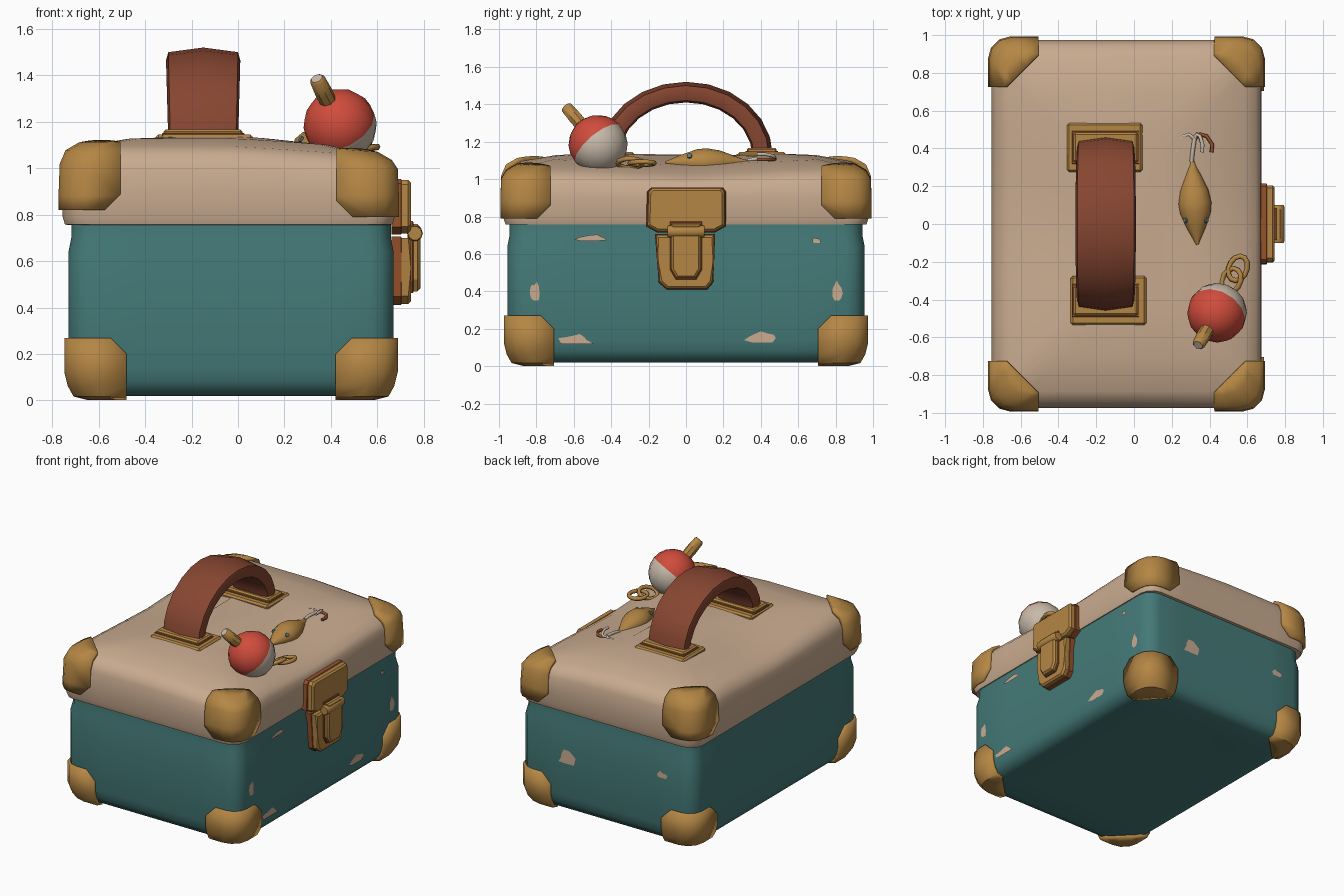
import bpy, bmesh, math, random
from mathutils import Vector, Matrix

if "Cube" in bpy.data.objects:
    bpy.data.objects.remove(bpy.data.objects["Cube"])

random.seed(4)


def mat(name, rgb):
    m = bpy.data.materials.new(name)
    m.diffuse_color = [((c / 255 + 0.055) / 1.055) ** 2.4 for c in rgb] + [1]
    m.use_nodes = True
    m.node_tree.nodes["Principled BSDF"].inputs["Base Color"].default_value = m.diffuse_color
    return m


TEAL = mat("teal paint", (68, 122, 120))
CREAM = mat("cream paint", (201, 171, 144))
GOLD = mat("aged brass", (180, 134, 68))
LEATHER = mat("brown leather", (135, 70, 49))
RED = mat("red paint", (208, 76, 60))
PALE = mat("pale grey", (200, 186, 170))
RUST = mat("rust", (150, 82, 42))
STEEL = mat("blue grey", (95, 125, 130))


def finish(bm, name, *mats, angle=40):
    bmesh.ops.recalc_face_normals(bm, faces=bm.faces)
    me = bpy.data.meshes.new(name)
    bm.to_mesh(me)
    bm.free()
    ob = bpy.data.objects.new(name, me)
    bpy.context.collection.objects.link(ob)
    for m in mats:
        me.materials.append(m)
    bpy.ops.object.select_all(action='DESELECT')
    ob.select_set(True)
    bpy.context.view_layer.objects.active = ob
    bpy.ops.object.shade_smooth_by_angle(angle=math.radians(angle))
    return ob


def loft(bm, rings, closed=False):
    rows = [[bm.verts.new(p) for p in r] for r in rings]
    n = len(rows[0])
    for a, b in zip(rows, rows[1:] + rows[:1] if closed else rows[1:]):
        for i in range(n):
            bm.faces.new((a[i], a[(i + 1) % n], b[(i + 1) % n], b[i]))
    if not closed:
        bm.faces.new(rows[0])
        bm.faces.new(rows[-1])


def rounded_ring(hx, hy, r, seg=3, sub=6):
    arcs = []
    for q, (sx, sy) in enumerate([(1, 1), (-1, 1), (-1, -1), (1, -1)]):
        arcs.append([Vector((sx * (hx - r) + r * math.cos((q + j / seg) * math.pi / 2),
                             sy * (hy - r) + r * math.sin((q + j / seg) * math.pi / 2)))
                     for j in range(seg + 1)])
    pts = []
    for a, b in zip(arcs, arcs[1:] + arcs[:1]):
        pts += a + [a[-1].lerp(b[0], k / sub) for k in range(1, sub)]
    return pts


def hull(cx, hx, hy, profile, grow=0.0):
    """Rounded box from (inset, height) rings; high parts sag softly."""
    bm = bmesh.new()
    zm = (profile[0][1] + profile[-1][1]) / 2
    rings = []
    for inset, z in profile:
        ring = []
        for p in rounded_ring(hx - inset + grow, hy - inset + grow, 0.1 + grow):
            x, y = p.x + cx, p.y
            top = min(1, max(0, (z - 0.95) / 0.12))
            sag = top * (0.07 * max(0, x) + 0.03 * math.exp(-(y / 0.4) ** 2))
            ring.append((x, y, z - sag + (grow if z > zm else -grow)))
        rings.append(ring)
    loft(bm, rings)
    return bm


# Box body and lid
BODY = (-0.03, 0.70, 0.955, [(0.3, 0.025), (0.1, 0.02), (0.04, 0.035), (0.015, 0.08), (0, 0.14),
                             (0, 0.64), (0.012, 0.7), (0.012, 0.78)])
LID = (-0.04, 0.715, 0.975, [(0.06, 0.755), (0.01, 0.757), (0, 0.79), (0, 0.9), (0.005, 1.0),
                             (0.03, 1.06), (0.09, 1.095), (0.28, 1.13), (0.5, 1.145)])
finish(hull(*BODY), "box_body", TEAL, angle=50)
finish(hull(*LID), "box_lid", CREAM, angle=50)


# Brass corner caps: grown hull trimmed down to each corner
def corner_cap(name, shape, sx, sy, zref, zdir):
    bm = hull(*shape, grow=0.018)
    cx, hx, hy, _ = shape
    corner = Vector((cx + sx * hx, sy * hy, zref))
    ax, ay, az = Vector((-sx, 0, 0)), Vector((0, -sy, 0)), Vector((0, 0, zdir))
    for n, d in [(ax, 0.25), (ay, 0.25), (az, 0.25), (ax + ay, 0.33), (ax + az, 0.43), (ay + az, 0.43)]:
        bmesh.ops.bisect_plane(bm, geom=bm.verts[:] + bm.edges[:] + bm.faces[:], clear_outer=True,
                               plane_co=corner + n * d / n.length_squared, plane_no=n.normalized())
    ob = finish(bm, name, GOLD)
    mod = ob.modifiers.new("thickness", 'SOLIDIFY')
    mod.thickness, mod.offset = 0.03, -1


for sx in (-1, 1):
    for sy in (-1, 1):
        side = ("left" if sx < 0 else "right") + ("_front" if sy < 0 else "_back")
        corner_cap("lid_corner_" + side, LID, sx, sy, 1.07 - 0.03 * (sx > 0), -1)
        corner_cap("base_corner_" + side, BODY, sx, sy, 0.02, 1)


# Worn paint chips, thin plates on the sides: (position along side, z, width, height)
def chip(name, face, u, z, w, h):
    bm = bmesh.new()
    vs = []
    for k in range(11):
        a, r = k * math.tau / 11, random.uniform(0.6, 1.1)
        du, dz = math.cos(a) * r * w / 2, max(math.sin(a) * r, -0.6) * h / 2
        if w > 1.5 * h:
            du *= 1 - 0.5 * dz / h
        vs.append(bm.verts.new((0.674, u + du, z + dz) if face == "right" else (u + du, 0.959, z + dz)))
    bm.faces.new(vs)
    finish(bm, name, CREAM)


for i, c in enumerate([("right", -0.5, 0.685, 0.18, 0.05), ("right", 0.7, 0.67, 0.05, 0.04),
                       ("right", -0.81, 0.39, 0.055, 0.13), ("right", 0.81, 0.39, 0.055, 0.13),
                       ("right", -0.6, 0.14, 0.2, 0.07), ("right", 0.41, 0.15, 0.2, 0.08),
                       ("back", 0.28, 0.42, 0.17, 0.13), ("back", -0.48, 0.5, 0.08, 0.06)]):
    chip("paint_chip_%d" % i, *c)


# Latch on the right side: outlines in (y, z) pushed out along x
def prism(name, pts, x0, x1, m, bevel=0.012):
    bm = bmesh.new()
    loft(bm, [[(x, y, z) for y, z in pts] for x in (x0, x1)])
    edges = [e for e in bm.edges if all(v.co.x == max(w.co.x for w in bm.verts) for v in e.verts)]
    bmesh.ops.bevel(bm, geom=edges, offset=bevel, segments=1, affect='EDGES')
    finish(bm, name, m, angle=25)


def enlarge(pts, s):
    cz = sum(p[1] for p in pts) / len(pts)
    return [(y * s, cz + (z - cz) * s) for y, z in pts]


upper = [(-.2, .93), (-.18, .95), (.19, .95), (.205, .93), (.205, .75), (.15, .72), (-.15, .72), (-.205, .75)]
lower = [(-.16, .7), (.15, .7), (.145, .56), (.14, .45), (.11, .415), (-.1, .415), (-.14, .45), (-.15, .57)]
hook = [(-.08, .76), (.08, .76), (.08, .52), (.05, .47), (-.05, .47), (-.08, .52)]
for label, pts in (("upper", upper), ("lower", lower)):
    prism("latch_%s_plate" % label, pts, 0.66, 0.745, GOLD)
    prism("latch_%s_rust_edge" % label, enlarge(pts, 1.04), 0.66, 0.705, RUST, 0.004)
prism("latch_hook", hook, 0.73, 0.785, GOLD)
prism("latch_hook_rust_edge", enlarge(hook, 1.07), 0.73, 0.755, RUST, 0.004)


# Turned parts: (radius, distance) along an axis
def lathe(name, profile, start, axis, mats, seg=10, rule=None, squash=1):
    bm = bmesh.new()
    loft(bm, [[(r * math.cos(k * math.tau / seg), r * math.sin(k * math.tau / seg) * squash, t)
               for k in range(seg)] for r, t in profile])
    for f in bm.faces:
        if rule:
            f.material_index = rule(f.calc_center_median())
    turn = Vector(axis).to_track_quat('Z', 'Y').to_matrix().to_4x4()
    bmesh.ops.transform(bm, matrix=Matrix.Translation(start) @ turn, verts=bm.verts)
    return finish(bm, name, *mats)


lathe("latch_pin", [(.03, 0), (.034, .01), (.034, .19), (.03, .2)], (0.762, -0.1, 0.72), (0, 1, 0), [GOLD])

# Leather handle strap
bm = bmesh.new()
section = [(-.145, -.045), (-.1, -.055), (.1, -.055), (.145, -.045), (.16, 0), (.15, .035),
           (0, .055), (-.15, .035), (-.16, 0)]
arch = []
for k in range(13):
    a = math.pi * k / 12
    c, s = math.cos(a), math.sin(a)
    arch.append([(-0.15 + x * (0.94 + 0.06 * s), (0.41 + d) * c, 1.12 + (0.345 + d) * s) for x, d in section])
loft(bm, arch)
finish(bm, "handle_strap", LEATHER)


# Handle mounting plates
def box(name, centre, size, m, bevel):
    bm = bmesh.new()
    bmesh.ops.create_cube(bm, size=1)
    bmesh.ops.transform(bm, matrix=Matrix.Translation(centre) @ Matrix.Diagonal((*size, 1)), verts=bm.verts)
    bmesh.ops.bevel(bm, geom=bm.edges[:], offset=bevel, segments=1, affect='EDGES')
    finish(bm, name, m, angle=25)


for s, label in ((-1, "front"), (1, "back")):
    box("handle_plate_" + label, (-0.145 - 0.01 * s, s * 0.405, 1.115), (0.4, 0.26, 0.06), GOLD, 0.012)
    box("handle_collar_" + label, (-0.15, s * 0.405, 1.145), (0.34, 0.16, 0.045), GOLD, 0.01)
    box("handle_rust_line_" + label, (-0.15, s * 0.405, 1.146), (0.355, 0.175, 0.01), RUST, 0.002)

# Fishing float with stem
axis = Vector((-0.10, -0.17, 0.20)).normalized()
centre = Vector((0.44, -0.47, 1.185))
ball = [(0.158 * math.sin(a), -0.158 * math.cos(a)) for a in [math.pi * (k + 0.12) / 10.24 for k in range(11)]]
lathe("float_ball", ball, centre, axis, [RED, PALE], 14, lambda c: 1 if c.z < -0.01 else 0)
lathe("float_stem", [(.036, .13), (.038, .2), (.034, .275), (.026, .284)], centre, axis,
      [GOLD, PALE], 8, lambda c: 1 if c.z > 0.28 else 0)

# Lure: spindle with red belly and small eyes
lathe("lure_body", [(.006, 0), (.02, .03), (.05, .09), (.082, .17), (.088, .22), (.075, .29), (.045, .36),
                    (.018, .42), (.012, .46)], (0.335, -0.11, 1.09), (-0.06, 1, 0.0), [GOLD, RED], 12,
      lambda c: 1 if c.y < -0.02 else 0, 0.85)
for s in (-1, 1):
    lathe("lure_eye", [(.014, 0), (.014, .01), (.007, .014)], (0.328 + s * 0.052, 0.02, 1.122),
          (s, -0.25, 0.6), [STEEL], 8)


# Wire parts: eyelets and treble hook
def wire(name, pts, r, m, cyclic=False):
    cu = bpy.data.curves.new(name, 'CURVE')
    cu.dimensions, cu.bevel_depth, cu.bevel_resolution, cu.use_fill_caps = '3D', r, 1, True
    sp = cu.splines.new('POLY')
    sp.points.add(len(pts) - 1)
    for p, c in zip(sp.points, pts):
        p.co = (*c, 1)
    sp.use_cyclic_u = cyclic
    cu.materials.append(m)
    bpy.context.collection.objects.link(bpy.data.objects.new(name, cu))


for i, (x, y, z, tilt) in enumerate([(0.515, -0.3, 1.085, 0.5), (0.55, -0.235, 1.085, 0.15)]):
    wire("float_eyelet_%d" % i, [(x + 0.05 * math.cos(a) + 0.012 * math.sin(a), y + 0.065 * math.sin(a),
                                  z + tilt * 0.05 * math.cos(a)) for a in [k * math.tau / 12 for k in range(12)]],
         0.014, GOLD, True)
wire("hook_shank", [(0.305, 0.33, 1.1), (0.31, 0.38, 1.11), (0.32, 0.45, 1.11)], 0.011, PALE)
for i, (dx, dz) in enumerate([(-1, 0.0), (1, 0.0), (0.45, 0.3)]):
    wire("hook_barb_%d" % i, [(0.32 + 0.1 * dx * u, v, 1.105 + 0.1 * dz * u)
                              for u, v in [(0, .45), (.3, .475), (.65, .465), (.95, .42), (.9, .38)]],
         0.01, RUST if i == 1 else PALE)
